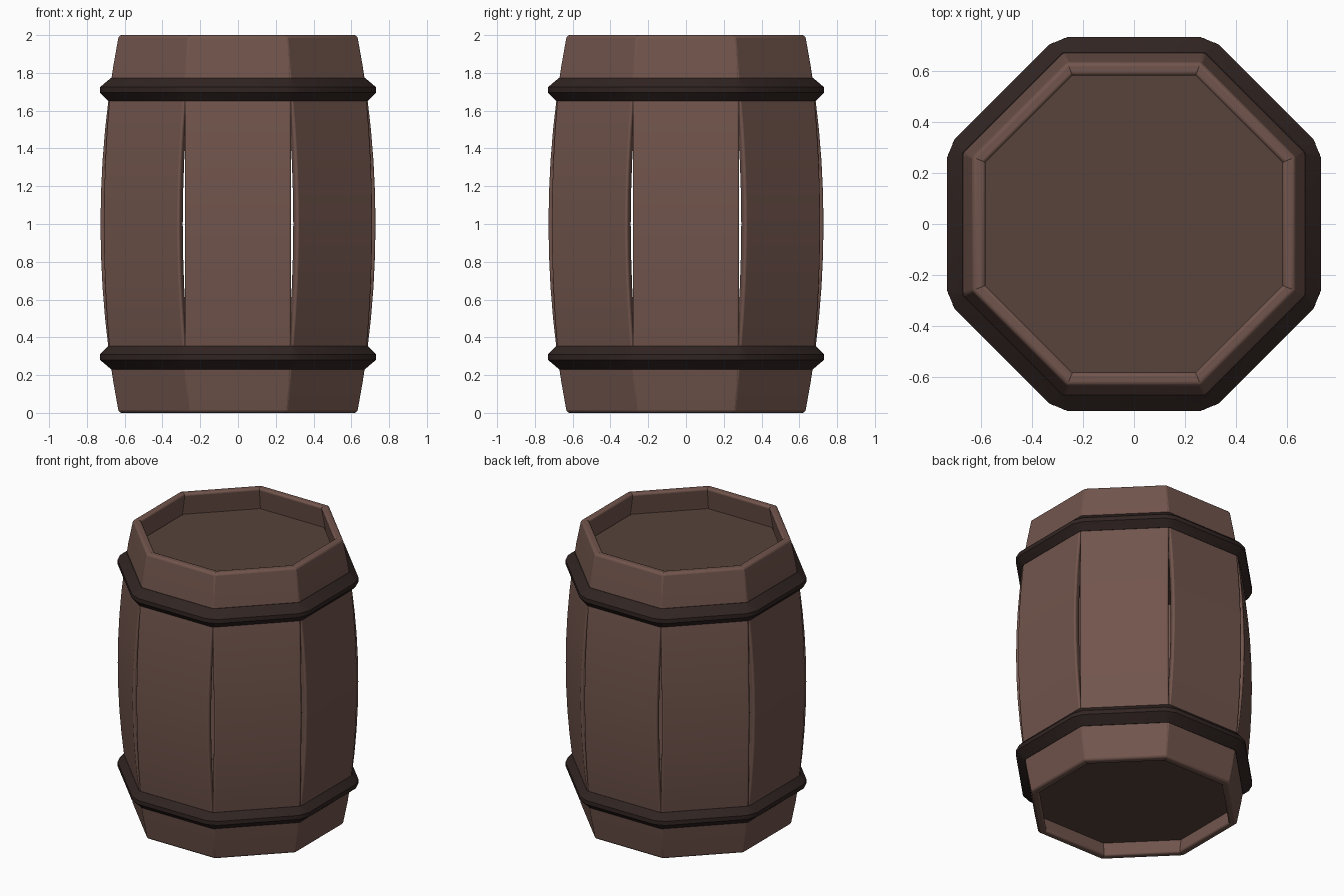
import bpy, bmesh, math

if "Cube" in bpy.data.objects:
    bpy.data.objects.remove(bpy.data.objects["Cube"])

SIDES = 8
T = math.tan(math.pi / SIDES)


def material(name, rgb):
    m = bpy.data.materials.new(name)
    m.diffuse_color = (*rgb, 1)
    m.use_nodes = True
    m.node_tree.nodes["Principled BSDF"].inputs["Base Color"].default_value = m.diffuse_color
    return m


wood = material("wood", (0.165, 0.09, 0.072))
lid_wood = material("lid_wood", (0.095, 0.056, 0.043))
iron = material("iron", (0.03, 0.018, 0.016))


def loft(name, rings, mat, closed=False):
    """Skin equal-length rings; cap the ends, or join last to first."""
    bm = bmesh.new()
    loops = [[bm.verts.new(p) for p in r] for r in rings]
    n = len(loops[0])
    pairs = list(zip(loops, loops[1:]))
    if closed:
        pairs.append((loops[-1], loops[0]))
    else:
        bm.faces.new(loops[0])
        bm.faces.new(loops[-1])
    for a, b in pairs:
        for i in range(n):
            j = (i + 1) % n
            bm.faces.new((a[i], a[j], b[j], b[i]))
    bmesh.ops.recalc_face_normals(bm, faces=bm.faces)
    me = bpy.data.meshes.new(name)
    bm.to_mesh(me)
    bm.free()
    me.materials.append(mat)
    ob = bpy.data.objects.new(name, me)
    bpy.context.collection.objects.link(ob)
    return ob


def smooth(ob, angle):
    bpy.ops.object.select_all(action='DESELECT')
    ob.select_set(True)
    bpy.context.view_layer.objects.active = ob
    bpy.ops.object.shade_smooth_by_angle(angle=math.radians(angle))


def octagon(apothem, z):
    r = apothem / math.cos(math.pi / SIDES)
    return [(r * math.cos((k + .5) * math.tau / SIDES),
             r * math.sin((k + .5) * math.tau / SIDES), z) for k in range(SIDES)]


# Staves: bowed planks of nearly constant width, so gaps open at the belly
THICK = 0.052
rings = []
for i in range(13):
    z = 2 * i / 12
    a = 0.728 - 0.097 * (z - 1) ** 2
    w = min(a * T + 0.009, 0.286)
    wi = w - 0.017
    rings.append([(-w, -a, z), (w, -a, z), (wi, -a + THICK, z), (-wi, -a + THICK, z)])
first = loft("stave_1", rings, wood)
smooth(first, 50)
bev = first.modifiers.new("Bevel", 'BEVEL')
bev.width = 0.015
bev.segments = 3
bev.limit_method = 'ANGLE'
bev.angle_limit = math.radians(35)
for k in range(1, SIDES):
    ob = first.copy()
    ob.name = f"stave_{k + 1}"
    ob.rotation_euler.z = k * math.tau / SIDES
    bpy.context.collection.objects.link(ob)

# Recessed lid and base
for name, z0, z1 in (("lid", 1.83, 1.85), ("base", 0.10, 0.12)):
    loft(name, [octagon(0.60, z0), octagon(0.60, z1)], lid_wood)


# Iron hoops: octagonal rings with a ridged profile and clipped corners
def hoop_ring(a, w, z):
    pts = []
    for k in range(SIDES):
        c, s = math.cos(k * math.tau / SIDES), math.sin(k * math.tau / SIDES)
        for t in (-w, w):
            pts.append((a * c - t * s, a * s + t * c, z))
    return pts


# apothem, half side length, height above hoop centre (up = towards barrel end)
profile = [(0.64, 0.255, -0.058), (0.688, 0.278, -0.058), (0.731, 0.262, -0.014),
           (0.731, 0.262, 0.014), (0.672, 0.272, 0.064), (0.64, 0.255, 0.064)]
for name, zc, d in (("upper_hoop", 1.71, 1), ("lower_hoop", 0.295, -1)):
    ob = loft(name, [hoop_ring(a, w, zc + d * h) for a, w, h in profile], iron, closed=True)
    smooth(ob, 25)
